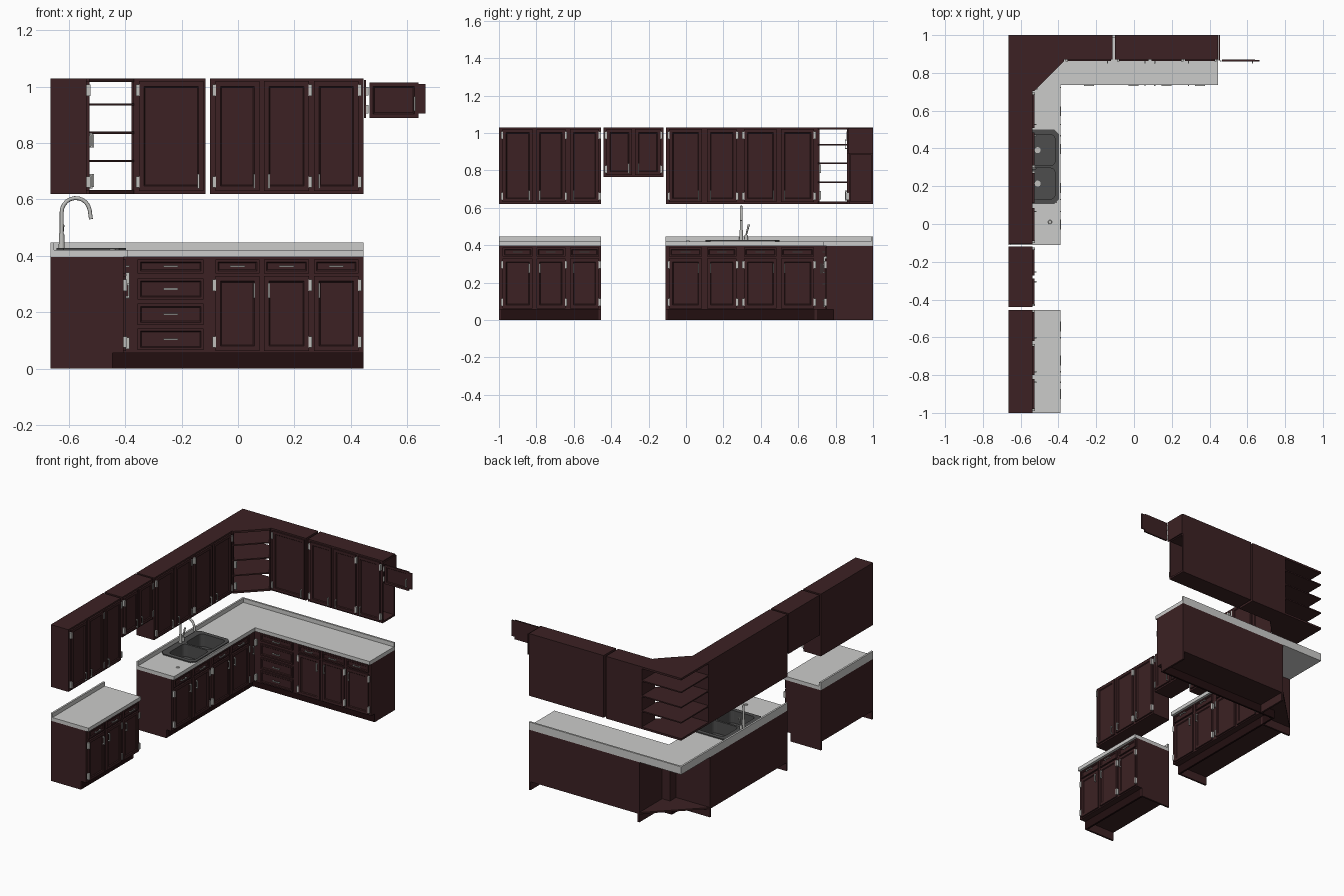
import bpy, bmesh, math
from mathutils import Matrix, Vector

if "Cube" in bpy.data.objects:
    bpy.data.objects.remove(bpy.data.objects["Cube"])


def material(name, r, g, b):
    m = bpy.data.materials.new(name)
    m.diffuse_color = (r, g, b, 1)
    m.use_nodes = True
    m.node_tree.nodes["Principled BSDF"].inputs["Base Color"].default_value = m.diffuse_color
    return m


WOOD = material("dark_cherry_wood", 0.045, 0.0155, 0.017)
TOE = material("toe_kick_brown", 0.016, 0.0045, 0.005)
STONE = material("pale_grey_counter", 0.60, 0.60, 0.59)
STEEL = material("brushed_metal", 0.52, 0.52, 0.50)
SINK = material("dark_grey_sink", 0.075, 0.075, 0.075)


def finish(name, bm, mat):
    bmesh.ops.recalc_face_normals(bm, faces=bm.faces)
    me = bpy.data.meshes.new(name)
    bm.to_mesh(me)
    bm.free()
    me.materials.append(mat)
    ob = bpy.data.objects.new(name, me)
    bpy.context.collection.objects.link(ob)
    return ob


def add_box(bm, x0, x1, y0, y1, z0, z1):
    m = Matrix.Translation(((x0 + x1) / 2, (y0 + y1) / 2, (z0 + z1) / 2)) @ \
        Matrix.Diagonal((x1 - x0, y1 - y0, z1 - z0, 1))
    return bmesh.ops.create_cube(bm, size=1, matrix=m)["verts"]


def boxes(name, mat, *dims):
    bm = bmesh.new()
    for d in dims:
        add_box(bm, *d)
    return finish(name, bm, mat)


def prism(name, mat, pts, z0, z1):
    bm = bmesh.new()
    f = bm.faces.new([bm.verts.new((x, y, z0)) for x, y in pts])
    r = bmesh.ops.extrude_face_region(bm, geom=[f])
    bmesh.ops.translate(bm, vec=(0, 0, z1 - z0),
                        verts=[v for v in r["geom"] if isinstance(v, bmesh.types.BMVert)])
    return finish(name, bm, mat)


def rod(name, mat, a, b, r0, r1, n=16):
    a, b = Vector(a), Vector(b)
    bm = bmesh.new()
    rot = (b - a).to_track_quat("Z", "Y").to_matrix().to_4x4()
    bmesh.ops.create_cone(bm, cap_ends=True, segments=n, radius1=r0, radius2=r1,
                          depth=(b - a).length, matrix=Matrix.Translation((a + b) / 2) @ rot)
    ob = finish(name, bm, mat)
    for p in ob.data.polygons:
        p.use_smooth = len(p.vertices) == 4
    return ob


def cut(ob, *cutters):
    for c in cutters:
        m = ob.modifiers.new("cut", "BOOLEAN")
        m.operation, m.object, m.solver = "DIFFERENCE", c, "EXACT"
        c.hide_render = True
        c.display_type = "WIRE"


# side "L" faces +x (u runs along y), side "B" faces -y (u runs along x)
def local(side, face, u0, u1, d0, d1, z0, z1):
    if side == "L":
        return (face + d0, face + d1, u0, u1, z0, z1)
    return (u0, u1, face - d1, face - d0, z0, z1)


def front(name, side, face, u0, u1, z0, z1, frame):
    bm = bmesh.new()
    add_box(bm, *local(side, face, u0, u1, 0, 0.01, z0, z1))
    bm.normal_update()
    n = Vector((1, 0, 0)) if side == "L" else Vector((0, -1, 0))
    f = max(bm.faces, key=lambda q: q.normal.dot(n))
    bmesh.ops.inset_region(bm, faces=[f], thickness=frame, depth=0, use_even_offset=True)
    bmesh.ops.inset_region(bm, faces=[f], thickness=0.004, depth=-0.005, use_even_offset=True)
    finish(name, bm, WOOD)


def handle(side, face, u, z, vertical=True, length=0.052):
    h, t = length / 2, 0.003
    spans = [(-h, h, 0.016, 0.021), (-h, -h + 0.006, 0.009, 0.018), (h - 0.006, h, 0.009, 0.018)]
    boxes("handle", STEEL, *[
        local(side, face, u - t, u + t, d0, d1, z + a, z + b) if vertical else
        local(side, face, u + a, u + b, d0, d1, z - t, z + t) for a, b, d0, d1 in spans])


def door(side, face, u0, u1, z0, z1, hinge, handle_z):
    front("door", side, face, u0, u1, z0, z1, 0.018)
    hu = u0 - 0.004 if hinge < 0 else u1 + 0.004
    boxes("hinges", STEEL, *[local(side, face, hu - 0.006, hu + 0.006, 0, 0.013, z, z + 0.04)
                             for z in (z0 + 0.012, z1 - 0.052)])
    handle(side, face, u1 - 0.018 if hinge < 0 else u0 + 0.018, handle_z)


def drawer(side, face, u0, u1, z0, z1):
    front("drawer_front", side, face, u0, u1, z0, z1, 0.009)
    handle(side, face, (u0 + u1) / 2, (z0 + z1) / 2, False)


UL, UB, BL, BB = -0.537, 0.872, -0.407, 0.752     # front planes: uppers and bases
TOP, LOW = 1.03, 0.62

# door spans along each run: (start, end, hinge side)
near = [(-0.98, -0.82, -1), (-0.80, -0.645, 1), (-0.62, -0.465, 1)]
far = [(-0.09, 0.085, -1), (0.112, 0.27, 1), (0.31, 0.485, -1), (0.508, 0.685, 1)]
back = [(-0.08, 0.076, -1), (0.092, 0.252, 1), (0.27, 0.428, 1)]

# upper cabinets
boxes("upper_cabinet_near", WOOD, (-0.665, UL, -1, -0.455, LOW, TOP))
boxes("upper_cabinet_over_range", WOOD, (-0.665, UL, -0.44, -0.12, 0.765, TOP))
boxes("upper_cabinet_sink", WOOD, (-0.665, UL, -0.107, 0.705, LOW, TOP))
boxes("upper_cabinet_back_single", WOOD, (-0.37, -0.115, UB, 1, LOW, TOP))
boxes("upper_cabinet_back_double", WOOD, (-0.10, 0.26, UB, 1, LOW, TOP))
boxes("upper_cabinet_end_open", WOOD, (0.26, 0.445, UB, 1, TOP - 0.012, TOP),
      (0.26, 0.445, UB, 1, LOW, LOW + 0.012), (0.26, 0.445, UB, 1, 0.885, 0.895),
      (0.26, 0.445, 0.99, 1, LOW, TOP), (0.26, 0.445, UB, UB + 0.008, LOW, TOP))
for u0, u1, h in near + far:
    door("L", UL, u0, u1, LOW + 0.01, TOP - 0.01, h, 0.665)
for u0, u1, h in [(-0.425, -0.288, -1), (-0.272, -0.135, 1)]:
    door("L", UL, u0, u1, 0.775, TOP - 0.01, h, 0.81)
for u0, u1, h in [(-0.352, -0.122, -1)] + back:
    door("B", UB, u0, u1, LOW + 0.01, TOP - 0.01, h, 0.665)

# open diagonal corner shelf unit
corner = [(-0.665, 0.705), (-0.527, 0.705), (-0.37, 0.862), (-0.37, 1), (-0.665, 1)]
for z, t in [(LOW, 0.013), (0.733, 0.008), (0.833, 0.008), (0.933, 0.008), (TOP - 0.013, 0.013)]:
    prism("corner_shelf", WOOD, corner, z, z + t)
boxes("corner_side_panels", WOOD, (-0.665, -0.53, 0.705, 0.713, LOW, TOP),
      (-0.378, -0.37, 0.865, 1, LOW, TOP))
boxes("corner_hinges", STEEL, *[(-0.527, -0.512, 0.712, 0.722, z, z + 0.045) for z in (0.645, 0.785)])

# end plate and detached swung-out panel beside the last upper cabinet
boxes("end_plate", WOOD, (0.447, 0.455, 0.865, 1, 0.89, 1.025))
front("side_panel_door", "B", 0.87, 0.466, 0.64, 0.89, 1.015, 0.014)
boxes("side_panel_tab", WOOD, (0.64, 0.665, 0.861, 0.868, 0.905, 1.01))
boxes("side_panel_hinges", STEEL, (0.455, 0.463, 0.86, 0.866, 0.905, 0.935),
      (0.455, 0.463, 0.86, 0.866, 0.97, 1.0))
handle("B", 0.87, 0.627, 0.94)

# base cabinets
KZ, BT = 0.055, 0.396
boxes("base_cabinet_near", WOOD, (-0.665, BL, -1, -0.455, KZ, BT))
sink_base = boxes("base_cabinet_sink", WOOD, (-0.665, BL, -0.11, 0.70, KZ, BT))
boxes("base_cabinet_back", WOOD, (-0.36, 0.445, BB, 1, KZ, BT))
boxes("base_corner_front", WOOD, (BL - 0.01, BL, 0.70, BB + 0.01, KZ, BT),
      (BL, -0.36, BB, BB + 0.01, KZ, BT))
prism("base_corner_floor", WOOD, [(-0.665, 0.70), (BL, 0.70), (BL, BB), (-0.36, BB),
                                  (-0.36, 1)], KZ, KZ + 0.01)
boxes("base_side_feet", WOOD,
      *[(-0.665, -0.445, y, y + 0.012, 0, KZ) for y in (-1, -0.467, -0.11, 0.688)],
      *[(x, x + 0.012, 0.79, 1, 0, KZ) for x in (-0.36, 0.433)])
boxes("toe_kicks", TOE, (-0.457, -0.445, -0.988, -0.467, 0, KZ),
      (-0.457, -0.445, -0.098, 0.80, 0, KZ), (-0.445, 0.445, 0.788, 0.80, 0, KZ))
for side, face, spans in [("L", BL, near + far), ("B", BB, back)]:
    for u0, u1, h in spans:
        door(side, face, u0, u1, 0.062, 0.328, h, 0.277)
        drawer(side, face, u0, u1, 0.338, 0.387)
for z0, z1 in [(0.338, 0.387), (0.245, 0.32), (0.155, 0.23), (0.065, 0.142)]:
    drawer("B", BB, -0.356, -0.122, z0, z1)
boxes("base_corner_hinges", STEEL, *[(-0.397, -0.385, 0.735, BB, z, z + 0.04) for z in (0.07, 0.30)])
handle("L", BL, 0.722, 0.275)

# countertops and backsplashes
boxes("counter_near", STONE, (-0.665, -0.39, -1, -0.455, BT, 0.42))
counter = prism("counter_corner", STONE, [(-0.665, -0.11), (-0.39, -0.11), (-0.39, 0.735),
                                          (0.445, 0.735), (0.445, 1), (-0.665, 1)], BT, 0.42)
boxes("backsplash_near", STONE, (-0.665, -0.653, -1, -0.455, 0.42, 0.447))
prism("backsplash_corner", STONE, [(-0.665, -0.11), (-0.653, -0.11), (-0.653, 0.988),
                                   (0.445, 0.988), (0.445, 1), (-0.665, 1)], 0.42, 0.447)

# double-bowl sink
opening = boxes("sink_opening_cutter", SINK, (-0.612, -0.41, 0.115, 0.49, 0.335, 0.5))
cut(counter, opening)
cut(sink_base, opening)
c = 0.025
x0, x1, y0, y1 = -0.645, -0.398, 0.105, 0.5
rim = prism("sink_rim", SINK, [(x0 + c, y0), (x1 - c, y0), (x1, y0 + c), (x1, y1 - c),
                               (x1 - c, y1), (x0 + c, y1), (x0, y1 - c), (x0, y0 + c)], 0.4202, 0.427)
bowl = boxes("sink_bowl", SINK, (-0.61, -0.412, 0.117, 0.488, 0.337, 0.421))
for y in (0.214, 0.391):
    bm = bmesh.new()
    add_box(bm, -0.602, -0.418, y - 0.082, y + 0.082, 0.345, 0.5)
    edges = [e for e in bm.edges if abs(e.verts[0].co.z - e.verts[1].co.z) > 0.1]
    bmesh.ops.bevel(bm, geom=edges, offset=0.025, segments=4, profile=0.5, affect="EDGES")
    basin = finish("basin_cutter", bm, SINK)
    cut(rim, basin)
    cut(bowl, basin)
    rod("sink_drain", STEEL, (-0.51, y, 0.344), (-0.51, y, 0.348), 0.016, 0.016)

# gooseneck faucet, lever and counter button
path = [(-0.626, 0.425), (-0.626, 0.555)]
path += [(-0.576 + 0.05 * math.cos(a), 0.555 + 0.05 * math.sin(a))
         for a in (math.radians(180 - 17 * i) for i in range(1, 11))]
path.append((-0.522, 0.53))
cu = bpy.data.curves.new("faucet_neck", "CURVE")
cu.dimensions, cu.bevel_depth, cu.bevel_resolution, cu.use_fill_caps = "3D", 0.007, 3, True
sp = cu.splines.new("POLY")
sp.points.add(len(path) - 1)
for p, (x, z) in zip(sp.points, path):
    p.co = (x, 0.295, z, 1)
cu.materials.append(STEEL)
bpy.context.collection.objects.link(bpy.data.objects.new("faucet_neck", cu))
rod("faucet_base", STEEL, (-0.626, 0.295, 0.425), (-0.626, 0.295, 0.48), 0.011, 0.009)
rod("faucet_lever_base", STEEL, (-0.626, 0.322, 0.425), (-0.626, 0.322, 0.455), 0.010, 0.008)
rod("faucet_lever", STEEL, (-0.626, 0.322, 0.455), (-0.622, 0.336, 0.51), 0.004, 0.006)
rod("counter_button", STEEL, (-0.445, 0.01, 0.42), (-0.445, 0.01, 0.425), 0.011, 0.009)
